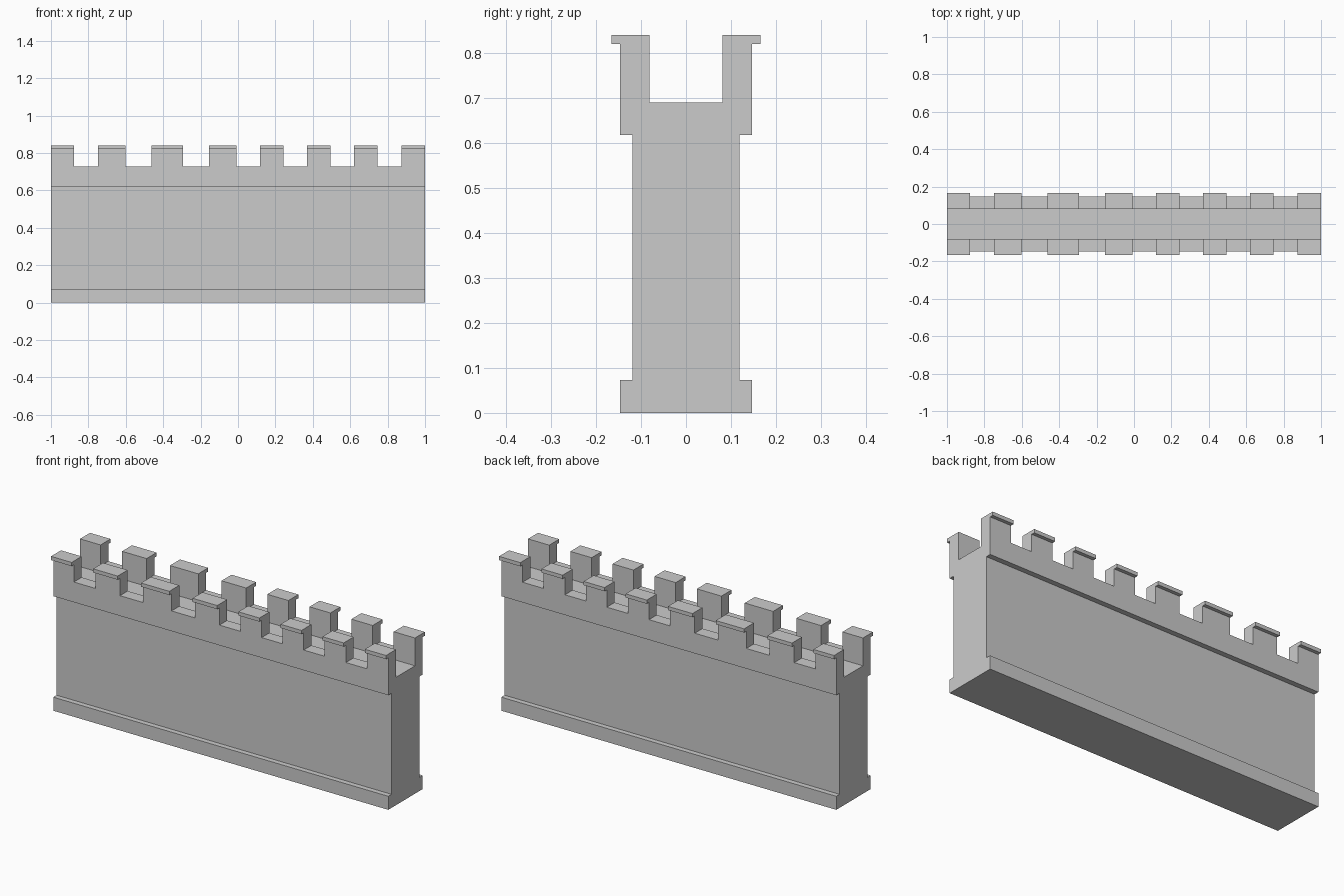
import bpy, bmesh

if "Cube" in bpy.data.objects:
    bpy.data.objects.remove(bpy.data.objects["Cube"])


def prism(name, loops, axis_range_list):
    """Extrude closed (y, z) outlines along x; each outline has its own x range."""
    bm = bmesh.new()
    for loop, (x0, x1) in zip(loops, axis_range_list):
        face = bm.faces.new([bm.verts.new((x0, y, z)) for y, z in loop])
        ext = bmesh.ops.extrude_face_region(bm, geom=[face])
        moved = [v for v in ext["geom"] if isinstance(v, bmesh.types.BMVert)]
        bmesh.ops.translate(bm, verts=moved, vec=(x1 - x0, 0, 0))
    bmesh.ops.recalc_face_normals(bm, faces=bm.faces)
    mesh = bpy.data.meshes.new(name)
    bm.to_mesh(mesh)
    bm.free()
    obj = bpy.data.objects.new(name, mesh)
    bpy.context.collection.objects.link(obj)
    return obj


# Wall cross-section: plinth, body, overhanging parapet, capped top, walkway
half = [(0.147, 0), (0.147, 0.073), (0.119, 0.073), (0.119, 0.618),
        (0.147, 0.618), (0.147, 0.82), (0.166, 0.82), (0.166, 0.84),
        (0.081, 0.84), (0.081, 0.69)]
section = half + [(-y, z) for y, z in reversed(half)]
wall = prism("battlement_wall", [section], [(-1, 1)])

# Crenel gaps between the merlons, cut through both parapets
gaps = [(-0.877, -0.749), (-0.602, -0.463), (-0.294, -0.155), (-0.008, 0.118),
        (0.244, 0.37), (0.495, 0.62), (0.747, 0.873)]
box = [(-0.3, 0.727), (0.3, 0.727), (0.3, 1), (-0.3, 1)]
cutter = prism("crenel_cutter", [box] * len(gaps), gaps)
cutter.hide_render = True

cut = wall.modifiers.new("crenels", 'BOOLEAN')
cut.operation = 'DIFFERENCE'
cut.solver = 'EXACT'
cut.object = cutter
bpy.context.view_layer.objects.active = wall
wall.select_set(True)
bpy.ops.object.modifier_apply(modifier=cut.name)
bpy.data.objects.remove(cutter)
